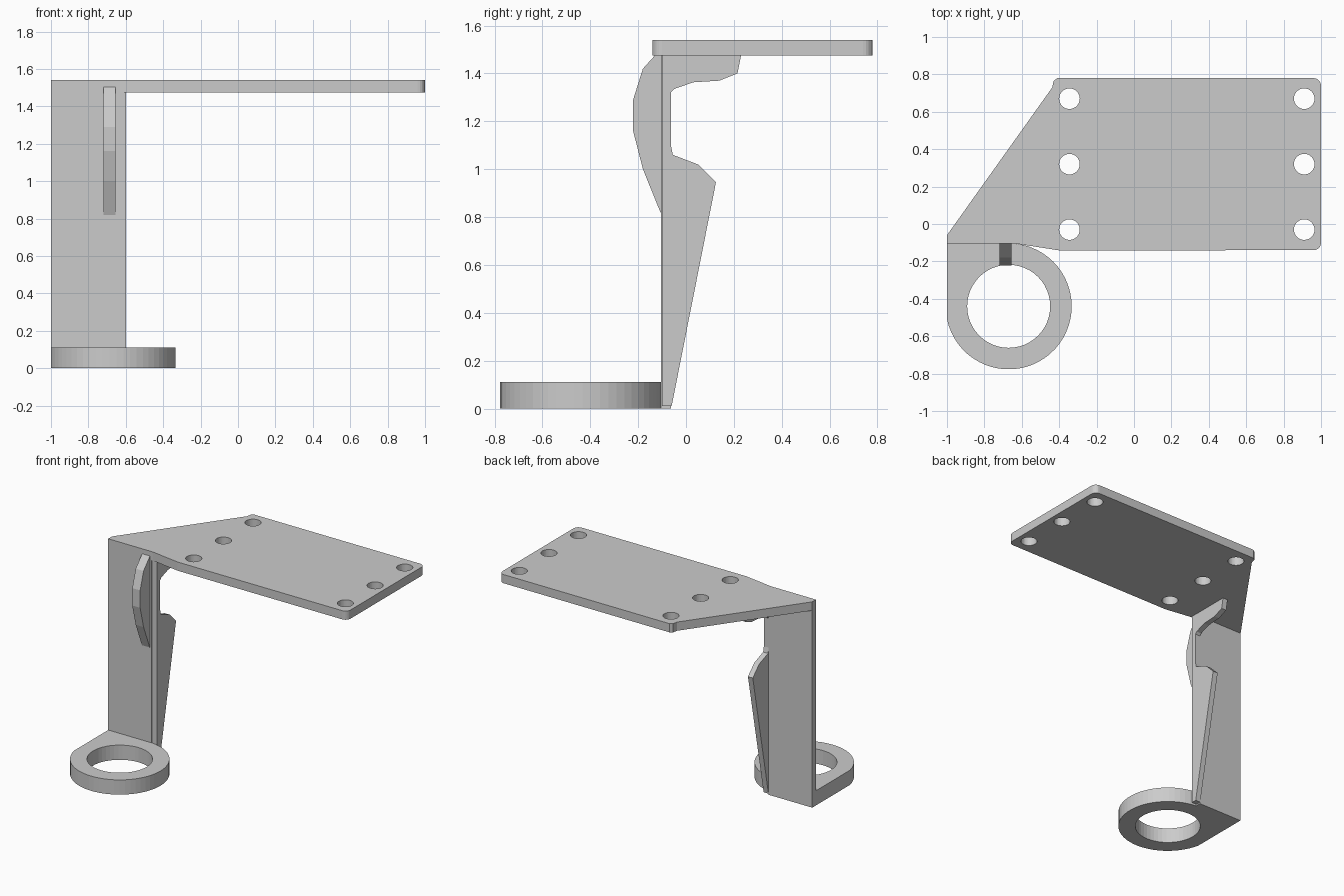
import bpy, bmesh
from math import cos, sin, radians
from mathutils import Vector

if "Cube" in bpy.data.objects:
    bpy.data.objects.remove(bpy.data.objects["Cube"])


def prism(name, outline, lo, hi, axis="Z"):
    """Extrude a closed outline: xy points along Z, or yz points along X."""
    def place(p, t):
        return (p[0], p[1], t) if axis == "Z" else (t, p[0], p[1])
    bm = bmesh.new()
    face = bm.faces.new([bm.verts.new(place(p, lo)) for p in outline])
    ext = bmesh.ops.extrude_face_region(bm, geom=[face])
    offset = Vector((0, 0, hi - lo)) if axis == "Z" else Vector((hi - lo, 0, 0))
    verts = [g for g in ext["geom"] if isinstance(g, bmesh.types.BMVert)]
    bmesh.ops.translate(bm, vec=offset, verts=verts)
    bmesh.ops.recalc_face_normals(bm, faces=bm.faces)
    mesh = bpy.data.meshes.new(name)
    bm.to_mesh(mesh)
    bm.free()
    obj = bpy.data.objects.new(name, mesh)
    bpy.context.collection.objects.link(obj)
    return obj


def arc(cx, cy, r, a0, a1, n):
    angles = [radians(a0 + (a1 - a0) * i / n) for i in range(n + 1)]
    return [(cx + r * cos(a), cy + r * sin(a)) for a in angles]


def drill(obj, x, y, r, sides):
    """Cut a vertical through hole."""
    cutter = prism("hole_cutter", arc(x, y, r, 0, 360, sides)[:-1], -1, 3)
    cutter.hide_render = True
    mod = obj.modifiers.new("hole", "BOOLEAN")
    mod.operation, mod.solver, mod.object = "DIFFERENCE", "EXACT", cutter
    bpy.context.view_layer.objects.active = obj
    bpy.ops.object.modifier_apply(modifier=mod.name)
    bpy.data.objects.remove(cutter)


# Top mounting plate with six screw holes
plate = prism("top_plate",
              [(-1, -0.105), (-0.63, -0.105), (-0.40, -0.141)]
              + arc(0.96, -0.10, 0.04, -90, 0, 5)
              + arc(0.96, 0.74, 0.04, 0, 90, 5)
              + [(-0.41, 0.78), (-0.43, 0.765), (-0.437, 0.73), (-1, -0.06)],
              1.475, 1.54)
for x in (-0.345, 0.91):
    for y in (-0.03, 0.32, 0.67):
        drill(plate, x, y, 0.055, 32)

# Upright wall
prism("upright", [(-1, -0.105), (-0.64, -0.105), (-0.64, -0.063), (-1, -0.063)],
      0, 1.475)

# Stiffening flange along the right edge of the upright
prism("rear_flange",
      [(-0.1, 0.01), (-0.06, 0.01), (0.125, 0.945), (0.05, 1.02), (-0.055, 1.06),
       (-0.063, 1.10), (-0.063, 1.32), (-0.05, 1.335), (0.03, 1.363), (0.14, 1.37),
       (0.215, 1.40), (0.23, 1.475), (-0.1, 1.475)],
      -0.64, -0.6, "X")

# Curved rib on the front of the upright
prism("front_rib",
      [(-0.1, 0.82), (-0.107, 0.82), (-0.18, 1.0), (-0.221, 1.16), (-0.221, 1.29),
       (-0.18, 1.42), (-0.105, 1.503), (-0.1, 1.503)],
      -0.72, -0.655, "X")

# Ring holder at the foot, squared off into the upright
ring = prism("ring_holder",
             [(-1, -0.105)] + arc(-0.67, -0.44, 0.337, 191.7, 443, 40)
             + [(-0.64, -0.105)], 0, 0.11)
drill(ring, -0.67, -0.44, 0.222, 48)
